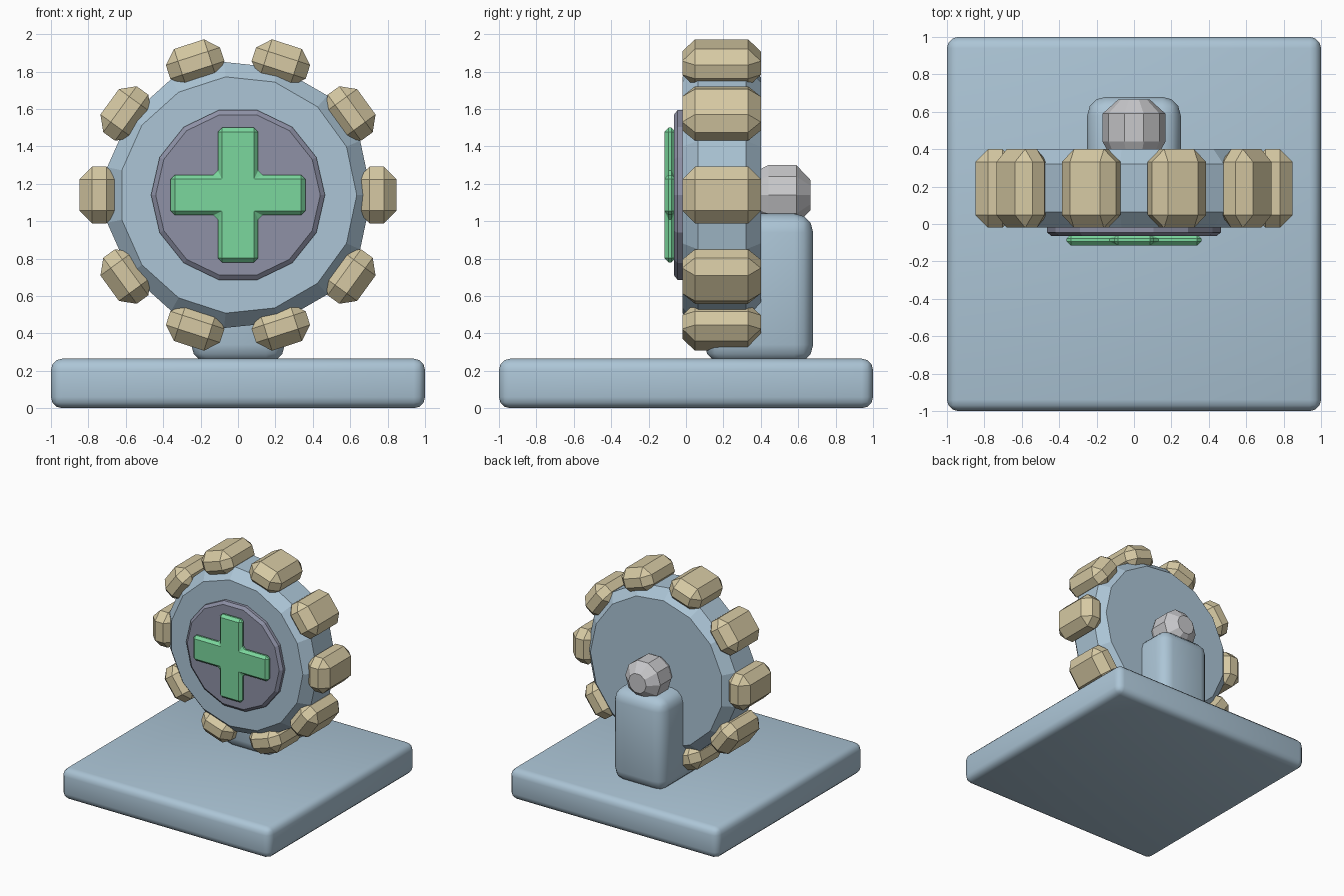
import bpy, bmesh, math
from mathutils import Matrix

if "Cube" in bpy.data.objects:
    bpy.data.objects.remove(bpy.data.objects["Cube"])

ZC = 1.14  # wheel axis height


def mat(name, rgb):
    m = bpy.data.materials.new(name)
    lin = [(c / 255 / 12.92 if c < 11 else ((c / 255 + 0.055) / 1.055) ** 2.4) for c in rgb]
    m.diffuse_color = (*lin, 1)
    m.use_nodes = True
    m.node_tree.nodes["Principled BSDF"].inputs["Base Color"].default_value = m.diffuse_color
    return m


BLUE = mat("pale_blue", (172, 197, 214))
TAN = mat("tan", (214, 201, 163))
GREEN = mat("green", (123, 215, 157))
PURPLE = mat("slate_purple", (142, 145, 166))
GREY = mat("light_grey", (200, 200, 203))


def finish(bm, name, material, bevel=0, segments=1, smooth=False):
    me = bpy.data.meshes.new(name)
    bmesh.ops.recalc_face_normals(bm, faces=bm.faces)
    bm.to_mesh(me)
    bm.free()
    ob = bpy.data.objects.new(name, me)
    bpy.context.collection.objects.link(ob)
    me.materials.append(material)
    if bevel:
        b = ob.modifiers.new("bevel", 'BEVEL')
        b.width, b.segments = bevel, segments
        b.limit_method, b.angle_limit = 'ANGLE', math.radians(50)
    if smooth:
        for p in me.polygons:
            p.use_smooth = True
    return ob


def box(name, material, lo, hi, bevel, segments=1, smooth=False):
    bm = bmesh.new()
    bmesh.ops.create_cube(bm, size=1)
    for v in bm.verts:
        v.co = [(l + h) / 2 + c * (h - l) for c, l, h in zip(v.co, lo, hi)]
    return finish(bm, name, material, bevel, segments, smooth)


def lathe(name, material, profile, n):
    """Closed polygon rings (radius, y) around the wheel axis."""
    bm = bmesh.new()
    rings = [[bm.verts.new((r * math.cos(math.tau * i / n), y, ZC + r * math.sin(math.tau * i / n)))
              for i in range(n)] for r, y in profile]
    for a, b in zip(rings, rings[1:]):
        for i in range(n):
            j = (i + 1) % n
            bm.faces.new((a[i], a[j], b[j], b[i]))
    bm.faces.new(rings[0])
    bm.faces.new(rings[-1])
    return finish(bm, name, material)


# base and post
box("base", BLUE, (-1, -1, 0), (1, 1, 0.265), 0.06, 3, True)
box("post", BLUE, (-0.25, 0.1, 0.24), (0.25, 0.68, 1.04), 0.1, 3, True)

# wheel, front disc and axle
lathe("wheel", BLUE, [(0.635, -0.02), (0.715, 0.065), (0.715, 0.32), (0.635, 0.4)], 15)
lathe("front_disc", PURPLE, [(0.44, -0.065), (0.465, -0.045), (0.465, -0.01)], 14)
lathe("axle", GREY, [(0.13, 0.37), (0.168, 0.44), (0.168, 0.59), (0.085, 0.665)], 10)

# teeth around the rim
for k in range(10):
    tooth = box(f"tooth_{k + 1}", TAN, (0.635, -0.21, -0.152), (0.848, 0.21, 0.152), 0.068)
    tooth.data.transform(Matrix.Translation((0, 0.19, ZC)) @ Matrix.Rotation(-math.tau * k / 10, 4, 'Y'))

# raised cross on the disc
a, w = 0.36, 0.108
outline = [(-w, a), (w, a), (w, w), (a, w), (a, -w), (w, -w),
           (w, -a), (-w, -a), (-w, -w), (-a, -w), (-a, w), (-w, w)]
bm = bmesh.new()
face = bm.faces.new([bm.verts.new((x, -0.115, ZC + z)) for x, z in outline])
ext = bmesh.ops.extrude_face_region(bm, geom=[face])
for v in [g for g in ext["geom"] if isinstance(g, bmesh.types.BMVert)]:
    v.co.y = -0.055
finish(bm, "cross", GREEN, 0.022)
